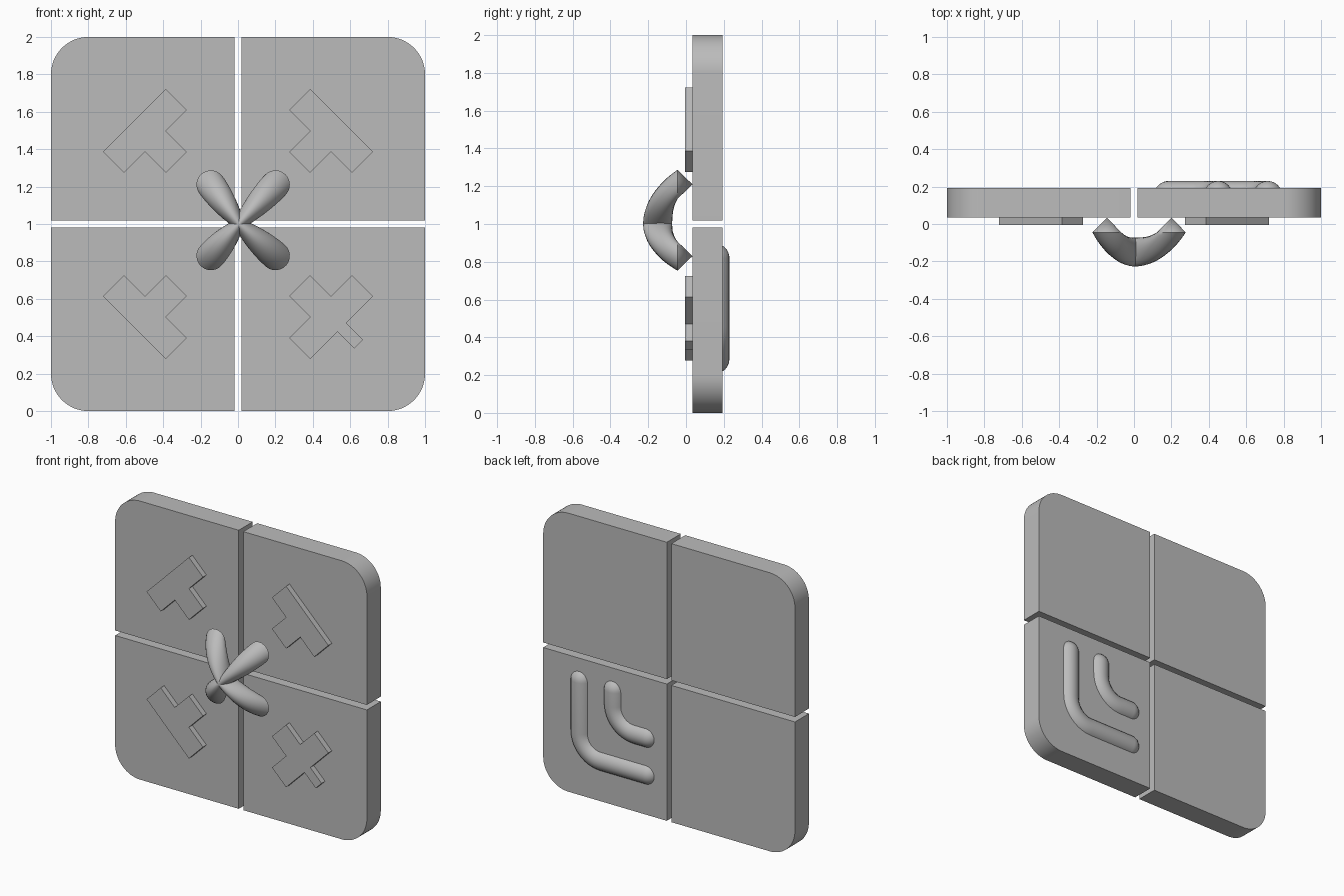
import bpy, bmesh
from math import sin, cos, pi, radians
from mathutils import Vector

if "Cube" in bpy.data.objects:
    bpy.data.objects.remove(bpy.data.objects["Cube"])

grey = bpy.data.materials.new("plain grey")
grey.use_nodes = True
grey.diffuse_color = (0.5, 0.5, 0.5, 1)
grey.node_tree.nodes["Principled BSDF"].inputs["Base Color"].default_value = (0.5, 0.5, 0.5, 1)

FRONT, BACK = 0.034, 0.192      # plate faces
SYMBOL_FRONT = -0.006
TUBE = 0.077                    # tube radius
GAP = 0.018                     # half the slot between plates
DEPTH = Vector((0, 1, 0))


def finish(name, bm):
    bmesh.ops.recalc_face_normals(bm, faces=bm.faces)
    mesh = bpy.data.meshes.new(name)
    bm.to_mesh(mesh)
    bm.free()
    ob = bpy.data.objects.new(name, mesh)
    bpy.context.collection.objects.link(ob)
    mesh.materials.append(grey)
    bpy.ops.object.select_all(action='DESELECT')
    ob.select_set(True)
    bpy.context.view_layer.objects.active = ob
    bpy.ops.object.shade_smooth_by_angle(angle=radians(35))
    return ob


def prism(name, outline, y0, y1):
    """Extrude an (x, z) outline between two depths."""
    bm = bmesh.new()
    face = bm.faces.new([bm.verts.new((x, y0, z)) for x, z in outline])
    ext = bmesh.ops.extrude_face_region(bm, geom=[face])
    moved = [v for v in ext["geom"] if isinstance(v, bmesh.types.BMVert)]
    bmesh.ops.translate(bm, verts=moved, vec=(0, y1 - y0, 0))
    return finish(name, bm)


def loft(name, rings, tip_a, tip_b, sides=24):
    """Skin rings given as (centre, half axis, half axis), closed to two tips."""
    bm = bmesh.new()
    loops = []
    for c, u, v in rings:
        angles = [2 * pi * i / sides for i in range(sides)]
        loops.append([bm.verts.new(c + u * cos(a) + v * sin(a)) for a in angles])
    for a, b in zip(loops, loops[1:]):
        for i in range(sides):
            j = (i + 1) % sides
            bm.faces.new((a[i], a[j], b[j], b[i]))
    for loop, tip in ((loops[0], tip_a), (loops[-1], tip_b)):
        t = bm.verts.new(tip)
        for i in range(sides):
            bm.faces.new((loop[i], loop[(i + 1) % sides], t))
    return finish(name, bm)


# Four plates, each with one rounded outer corner, and raised symbols
corner = [(0.8 + 0.2 * cos(a), 0.8 + 0.2 * sin(a))
          for a in (pi / 2 * i / 16 for i in range(17))]
plate = [(GAP, GAP), (1, GAP)] + corner + [(GAP, 1)]
tee = [(-1, 2), (2, -1), (1, -2), (0, -1), (-1, -2), (-2, -1), (-1, 0), (-2, 1)]
cross = [(-1, 2), (0, 1), (1, 2), (2, 1), (.72, -.28), (1.52, -1.08), (1.1, -1.5),
         (.3, -.7), (-1, -2), (-2, -1), (-1, 0), (-2, 1)]
STEP = 0.112

for sx, side in ((1, "left"), (-1, "right")):
    for sz, level in ((1, "upper"), (-1, "lower")):
        tag = f"{level}_{side}"
        prism("plate_" + tag, [(sx * x, 1 + sz * z) for x, z in plate], FRONT, BACK)
        if (sx, sz) == (1, -1):
            shape = [(x, z) for x, z in cross]
        else:
            shape = [(sx * x, sz * z) for x, z in tee]
        prism("symbol_" + tag, [(sx * 0.498 + STEP * x, 1 + sz * 0.498 + STEP * z)
                                for x, z in shape], SYMBOL_FRONT, FRONT + 0.002)

# Four curved handle arms, pinched where they cross
hub = Vector((0.005, -0.15, 1.0))
for ex, side in ((0.2, "left"), (-0.145, "right")):
    for ez, level in ((1.21, "upper"), (0.83, "lower")):
        end = Vector((ex, hub.y, ez))
        out = (end - hub).normalized()
        across = out.cross(DEPTH)
        rings = []
        for i in range(17):
            t = i / 16
            c = hub.lerp(end, t) + DEPTH * 0.105 * t * t
            u = (out * sin(t * pi / 2) - DEPTH * cos(t * pi / 2)) * TUBE
            rings.append((c, u, across * (0.033 + (TUBE - 0.033) * sin(t * pi / 2))))
        tip = Vector((ex, FRONT, ez))
        loft(f"handle_arm_{level}_{side}", rings, hub, tip)


# Two bent ridges with rounded ends, half sunk into the back
def ridge(name, x, z, bend):
    y = 0.23 - TUBE
    path = [(Vector((x, y, 0.82)), Vector((0, 0, -1)))]
    for i in range(13):
        a = pi / 2 * i / 12
        path.append((Vector((x - bend + bend * cos(a), y, z + bend - bend * sin(a))),
                     Vector((-sin(a), 0, -cos(a)))))
    path.append((Vector((0.185, y, z)), Vector((-1, 0, 0))))

    def ring(c, d, size=1.0):
        return c, DEPTH * TUBE * size, d.cross(DEPTH) * TUBE * size

    caps = [pi / 2 * i / 8 for i in range(1, 8)]
    (p, d), (q, e) = path[0], path[-1]
    rings = [ring(p - d * TUBE * sin(a), d, cos(a)) for a in reversed(caps)]
    rings += [ring(c, t) for c, t in path]
    rings += [ring(q + e * TUBE * sin(a), e, cos(a)) for a in caps]
    loft(name, rings, p - d * TUBE, q + e * TUBE)


ridge("back_ridge_outer", 0.715, 0.285, 0.17)
ridge("back_ridge_inner", 0.45, 0.55, 0.17)
